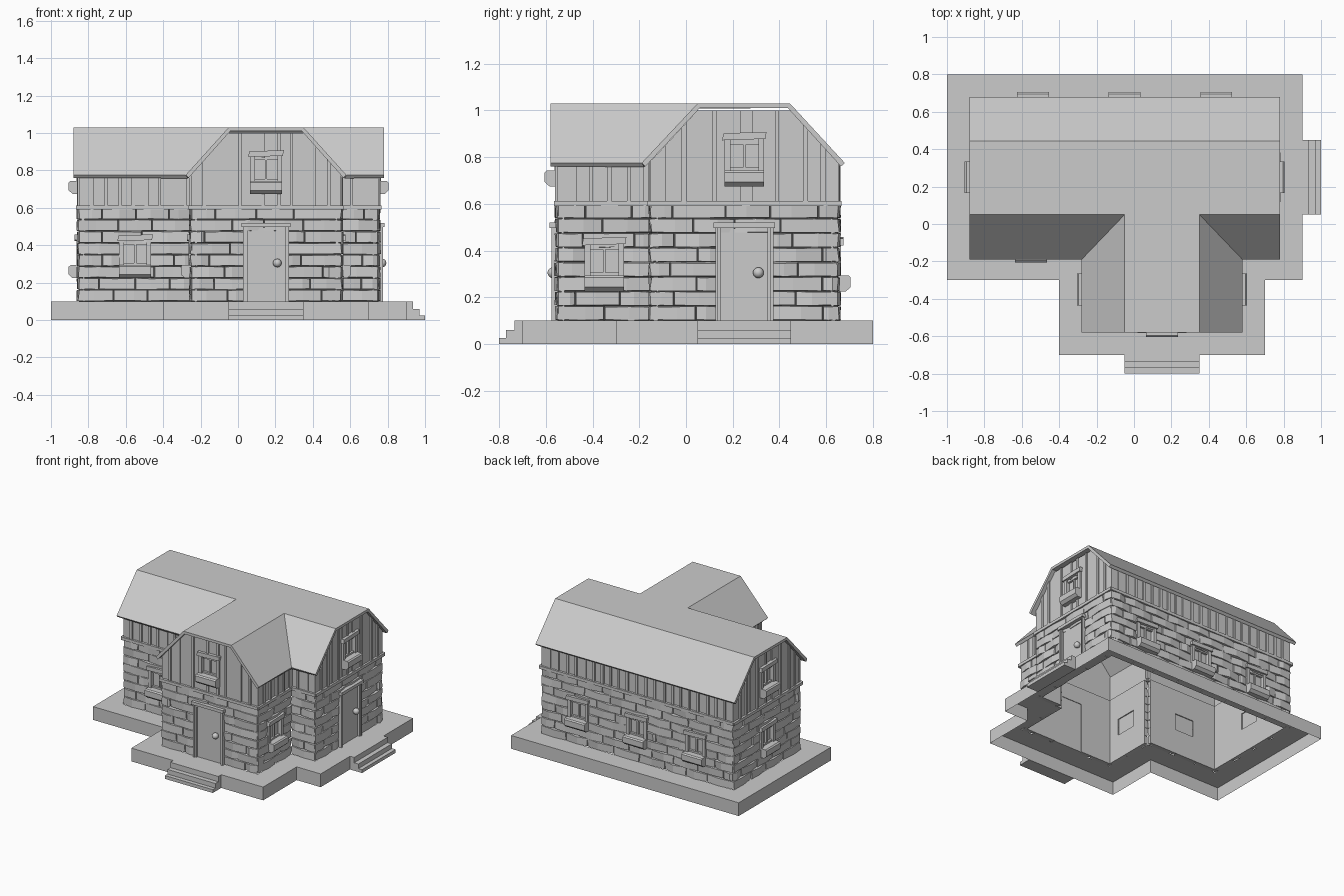
import bpy, bmesh, math, random
from mathutils import Matrix, Vector

if "Cube" in bpy.data.objects:
    bpy.data.objects.remove(bpy.data.objects["Cube"])

random.seed(4)
R = random.uniform


def finish(bm, name, matrix=None):
    bmesh.ops.recalc_face_normals(bm, faces=bm.faces)
    me = bpy.data.meshes.new(name)
    bm.to_mesh(me)
    bm.free()
    ob = bpy.data.objects.new(name, me)
    bpy.context.collection.objects.link(ob)
    if matrix:
        ob.matrix_world = matrix
    return ob


# Wall-local space: u along the wall, d outward (local -y), z up
def prism(bm, pts, a, b, along='d'):
    """Extrude a profile: (u, z) along depth, or (d, z) along the wall."""
    def place(p, t):
        return (p[0], -t, p[1]) if along == 'd' else (t, -p[0], p[1])
    lo = [bm.verts.new(place(p, a)) for p in pts]
    hi = [bm.verts.new(place(p, b)) for p in pts]
    n = len(pts)
    bm.faces.new(lo)
    bm.faces.new(hi[::-1])
    for i in range(n):
        j = (i + 1) % n
        bm.faces.new((lo[i], lo[j], hi[j], hi[i]))


def box(bm, u0, u1, d0, d1, z0, z1):
    prism(bm, [(u0, z0), (u1, z0), (u1, z1), (u0, z1)], d0, d1)


def brick(bm, u0, u1, z0, z1):
    """Rough stone: flat back, bulging uneven front."""
    m = (u0 + u1) / 2 + R(-.02, .02)
    base = [(u0, z0), (m, z0), (u1, z0), (u1, z1), (m, z1), (u0, z1)]
    back = [bm.verts.new((u, .03, z)) for u, z in base]
    front = []
    for i, (u, z) in enumerate(base):
        du = (.003, 0, -.003)[i % 3 if i < 3 else 5 - i]
        dz = (.003 if i < 3 else -.003) + R(-.002, .002)
        d = R(.007, .014) if i in (1, 4) else R(-.003, .007)
        front.append(bm.verts.new((u + du, -d, z + dz)))
    bm.faces.new(back)
    bm.faces.new([front[i] for i in (0, 1, 4, 5)])
    bm.faces.new([front[i] for i in (1, 2, 3, 4)])
    for i in range(6):
        j = (i + 1) % 6
        bm.faces.new((back[i], back[j], front[j], front[i]))


def stone_wall(name, M, half, windows, door):
    bm = bmesh.new()
    h = .0625
    for row in range(8):
        z = .1 + row * h
        holes = [(u - .08, u + .08) for u in windows if row in (3, 4)]
        if door and row < 6:
            holes.append((-.115, .115))
        edges = [-half] + [e for hole in sorted(holes) for e in hole] + [half]
        for a, b in zip(edges[::2], edges[1::2]):
            u = a
            first = True
            while u < b - .001:
                w = (.1 if row % 2 and first else .2) + R(-.03, .03)
                end = b if b - u - w < .06 else u + w
                brick(bm, u, end, z, z + h)
                u, first = end, False
    finish(bm, name + "_stone_wall", M)


def plank_wall(name, M, half, gable):
    bm = bmesh.new()

    def top(u):
        return min(1.0, 1.0 - (abs(u) - .2) * 1.08) if gable else .79
    marks = [-half, -.2, -.08, .08, .2, half] if gable else [-half, half]
    for a, b in zip(marks, marks[1:]):
        u, wide = a, True
        while u < b - .001:
            w = R(.045, .065) if wide else R(.014, .022)
            end = b if b - u - w < .02 else u + w
            d = R(-.003, .003) if wide else R(.007, .012)
            t0, t1 = top(u), top(end)
            if gable and abs(u + end) / 2 < .08:
                box(bm, u, end, -.02, d, .6, .7375)
                box(bm, u, end, -.02, d, .8675, t0)
            else:
                prism(bm, [(u, .6), (end, .6), (end, t1), (u, t0)], -.02, d)
            u, wide = end, not wide
    finish(bm, name + "_plank_wall", M)
    bm = bmesh.new()
    box(bm, -half - .01, half + .01, -.02, .016, .59, .612)
    finish(bm, name + "_beam", M)


def window(name, M, u, dz):
    M = M @ Matrix.Translation((u, 0, dz))
    bm = bmesh.new()
    box(bm, -.085, .085, -.022, -.014, .28, .43)        # pane
    for s in (-1, 1):
        a, b = sorted((s * .06, s * .085))
        box(bm, a, b, -.02, .014, .285, .43)            # stiles
    box(bm, -.006, .006, -.014, 0, .29, .42)            # muntin
    box(bm, -.06, .06, -.014, .002, .405, .43)          # top rail
    box(bm, -.06, .06, -.014, .002, .285, .305)         # bottom rail
    finish(bm, name + "_frame", M)
    bm = bmesh.new()
    prism(bm, [(-.01, .225), (.035, .225), (.055, .243), (.055, .285),
               (.046, .293), (-.01, .293)], -.085, .085, 'u')
    finish(bm, name + "_sill_box", M)
    bm = bmesh.new()
    prism(bm, [(-.095, .422), (.09, .428), (.095, .458), (-.09, .452)], -.01, .024)
    finish(bm, name + "_lintel", M)


def door(name, M):
    bm = bmesh.new()
    box(bm, -.102, .102, -.025, .004, .1, .495)
    finish(bm, name + "_panel", M)
    bm = bmesh.new()
    for s in (-1, 1):
        for i, d in ((.1, .018), (.112, .025)):
            a, b = sorted((s * i, s * (i + .012)))
            box(bm, a, b, -.025, d, .1, .5)
    box(bm, -.132, .132, -.02, .034, .497, .52)
    finish(bm, name + "_frame", M)
    bm = bmesh.new()
    bmesh.ops.create_uvsphere(bm, u_segments=16, v_segments=10, radius=.023,
                              matrix=Matrix.Translation((.06, -.02, .305)))
    for f in bm.faces:
        f.smooth = True
    finish(bm, name + "_knob", M)


# Walls: name, centre x, y, turn, half width, lower windows, door, gable
walls = [("front_left", -.55, -.15, 0, .3, [0], 0, 0),
         ("front_right", .65, -.15, 0, .1, [], 0, 0),
         ("wing_front", .15, -.55, 0, .4, [], 1, 1),
         ("wing_right", .55, -.35, 1, .2, [0], 0, 0),
         ("wing_left", -.25, -.35, 3, .2, [0], 0, 0),
         ("right", .75, .25, 1, .4, [], 1, 1),
         ("left", -.85, .25, 3, .4, [0], 0, 1),
         ("back", -.05, .65, 2, .8, [-.49, 0, .49], 0, 0)]
for name, x, y, turn, half, wins, has_door, gable in walls:
    M = Matrix.Translation((x, y, 0)) @ Matrix.Rotation(turn * math.pi / 2, 4, 'Z')
    stone_wall(name, M, half, wins, has_door)
    plank_wall(name, M, half, gable)
    for i, u in enumerate(wins):
        window(f"{name}_window_{i}", M, u, 0)
    if gable:
        window(name + "_upper_window", M, 0, .45)
    if has_door:
        door(name + "_door", M)
        # Entrance steps
        bm = bmesh.new()
        prism(bm, [(.15, 0), (.25, 0), (.25, .025), (.22, .025), (.22, .06),
                   (.185, .06), (.185, .1), (.15, .1)], -.2, .2, 'u')
        finish(bm, name + "_steps", M)

# Foundation: open-bottomed plinth with a hole under the house
outer = [(-1, -.3), (-.4, -.3), (-.4, -.7), (.7, -.7), (.7, -.3), (.9, -.3), (.9, .8), (-1, .8)]
inner = [(-.85, -.15), (-.25, -.15), (-.25, -.55), (.55, -.55), (.55, -.15), (.75, -.15),
         (.75, .65), (-.85, .65)]
bm = bmesh.new()
rings = [[bm.verts.new((x, y, z)) for x, y in pts]
         for pts, z in ((outer, 0), (outer, .1), (inner, .1))]
for lo, hi in zip(rings, rings[1:]):
    for i in range(8):
        j = (i + 1) % 8
        bm.faces.new((lo[i], lo[j], hi[j], hi[i]))
finish(bm, "foundation")

# Roof: flat-topped gambrel with a matching front wing
E, T = .775, 1.03
bm = bmesh.new()
P = {k: bm.verts.new(v) for k, v in dict(
    A=(-.88, .68, E), B=(.78, .68, E), C=(-.88, .445, T), D=(.78, .445, T),
    E=(-.88, .05, T), F=(-.05, .05, T), G=(.35, .05, T), H=(.78, .05, T),
    I=(-.88, -.19, E), J=(-.28, -.19, E), K=(.58, -.19, E), L=(.78, -.19, E),
    M=(-.28, -.58, E), N=(-.05, -.58, T), O=(.35, -.58, T), P=(.58, -.58, E)).items()}
for f in ("CDBA", "EFGHDC", "IJFE", "KLHG", "JMNF", "FNOG", "GOPK"):
    bm.faces.new([P[c] for c in f])
roof = finish(bm, "roof")
if sum(p.normal.z for p in roof.data.polygons) < 0:
    roof.data.flip_normals()
mod = roof.modifiers.new("thickness", 'SOLIDIFY')
mod.thickness, mod.offset = .022, -1
